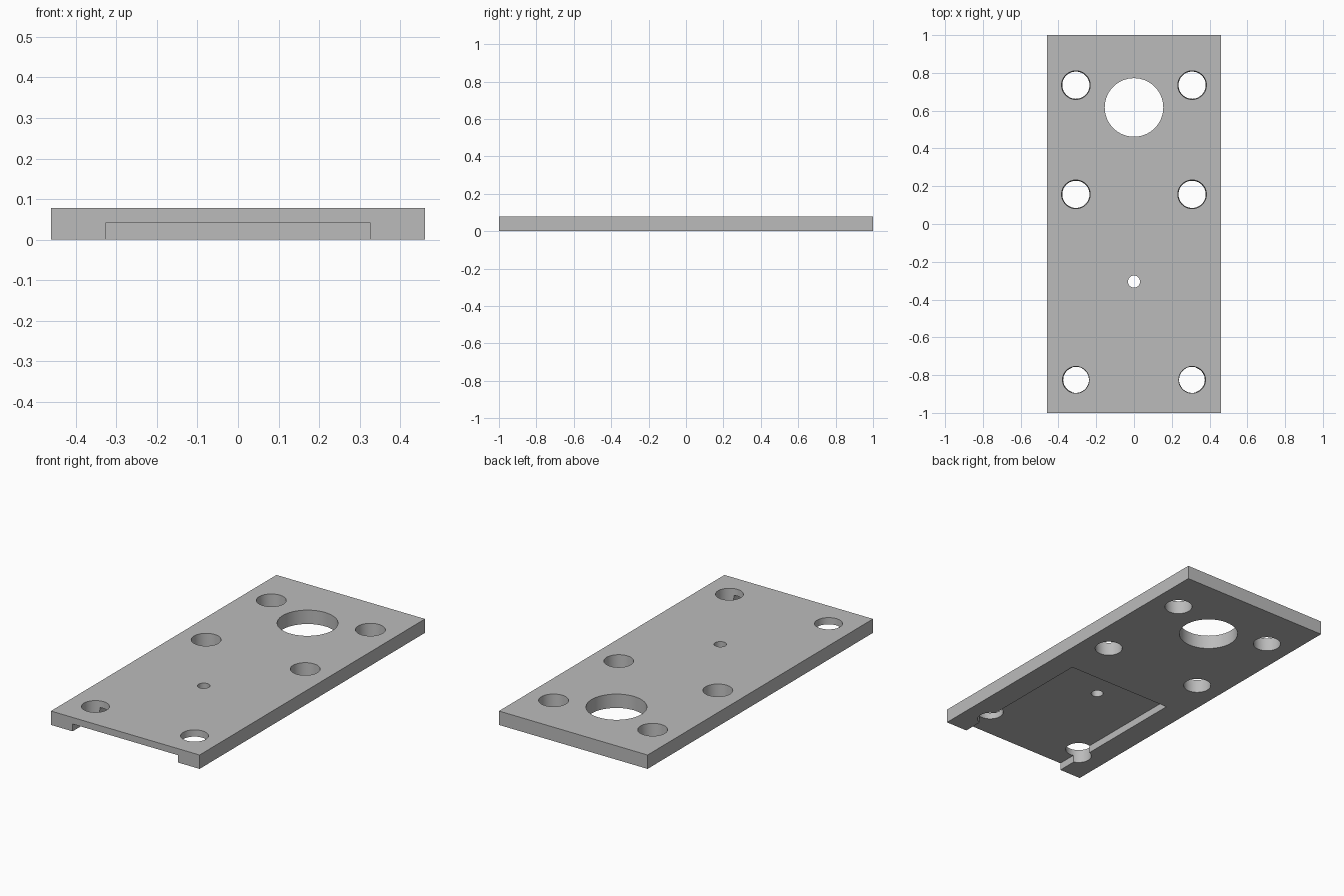
import bpy
import bmesh
from mathutils import Matrix

if "Cube" in bpy.data.objects:
    bpy.data.objects.remove(bpy.data.objects["Cube"], do_unlink=True)

THICK = 0.078

grey = bpy.data.materials.new("plain grey")
grey.use_nodes = True
colour = (0.5, 0.5, 0.5, 1)
grey.diffuse_color = colour
grey.node_tree.nodes["Principled BSDF"].inputs["Base Color"].default_value = colour


def finish(name, bm):
    mesh = bpy.data.meshes.new(name)
    bm.to_mesh(mesh)
    bm.free()
    obj = bpy.data.objects.new(name, mesh)
    mesh.materials.append(grey)
    bpy.context.collection.objects.link(obj)
    return obj


def box(name, x, y0, y1, z0, z1):
    """Box symmetric in x, given by its half width and its y and z ranges."""
    bm = bmesh.new()
    place = Matrix.Translation((0, (y0 + y1) / 2, (z0 + z1) / 2))
    size = Matrix.Diagonal((2 * x, y1 - y0, z1 - z0, 1))
    bmesh.ops.create_cube(bm, size=1, matrix=place @ size)
    return finish(name, bm)


def drill(name, x, y, r_bottom, r_top):
    """Through-hole cutter, slightly tapered where the radii differ."""
    bm = bmesh.new()
    slope = (r_top - r_bottom) / 2
    bmesh.ops.create_cone(bm, cap_ends=True, segments=64,
                          radius1=r_bottom - slope, radius2=r_top + slope,
                          depth=2 * THICK, matrix=Matrix.Translation((x, y, THICK / 2)))
    return finish(name, bm)


# Plate and its cutters: shallow channel open at the front, then the holes
plate = box("mounting_plate", 0.4615, -1, 1, 0, THICK)
cutters = [box("channel_cutter", 0.327, -1.1, -0.122, -0.1, 0.041),
           drill("large_hole_cutter", 0, 0.617, 0.155, 0.155),
           drill("pin_hole_cutter", 0, -0.305, 0.032, 0.032)]
for side, x in (("left", 0.3077), ("right", -0.3077)):
    for row, y, r in (("back", 0.735, 0.076), ("middle", 0.157, 0.076), ("front", -0.825, 0.071)):
        cutters.append(drill(f"{row}_{side}_hole_cutter", x, y, r - 0.004, r))

for cutter in cutters:
    cut = plate.modifiers.new(cutter.name, 'BOOLEAN')
    cut.operation = 'DIFFERENCE'
    cut.solver = 'EXACT'
    cut.object = cutter

# Apply the cuts, remove the cutters and smooth the hole walls
bpy.ops.object.select_all(action='DESELECT')
plate.select_set(True)
bpy.context.view_layer.objects.active = plate
for cutter in cutters:
    bpy.ops.object.modifier_apply(modifier=cutter.name)
    bpy.data.objects.remove(cutter, do_unlink=True)
bpy.ops.object.shade_smooth_by_angle(angle=0.5)
